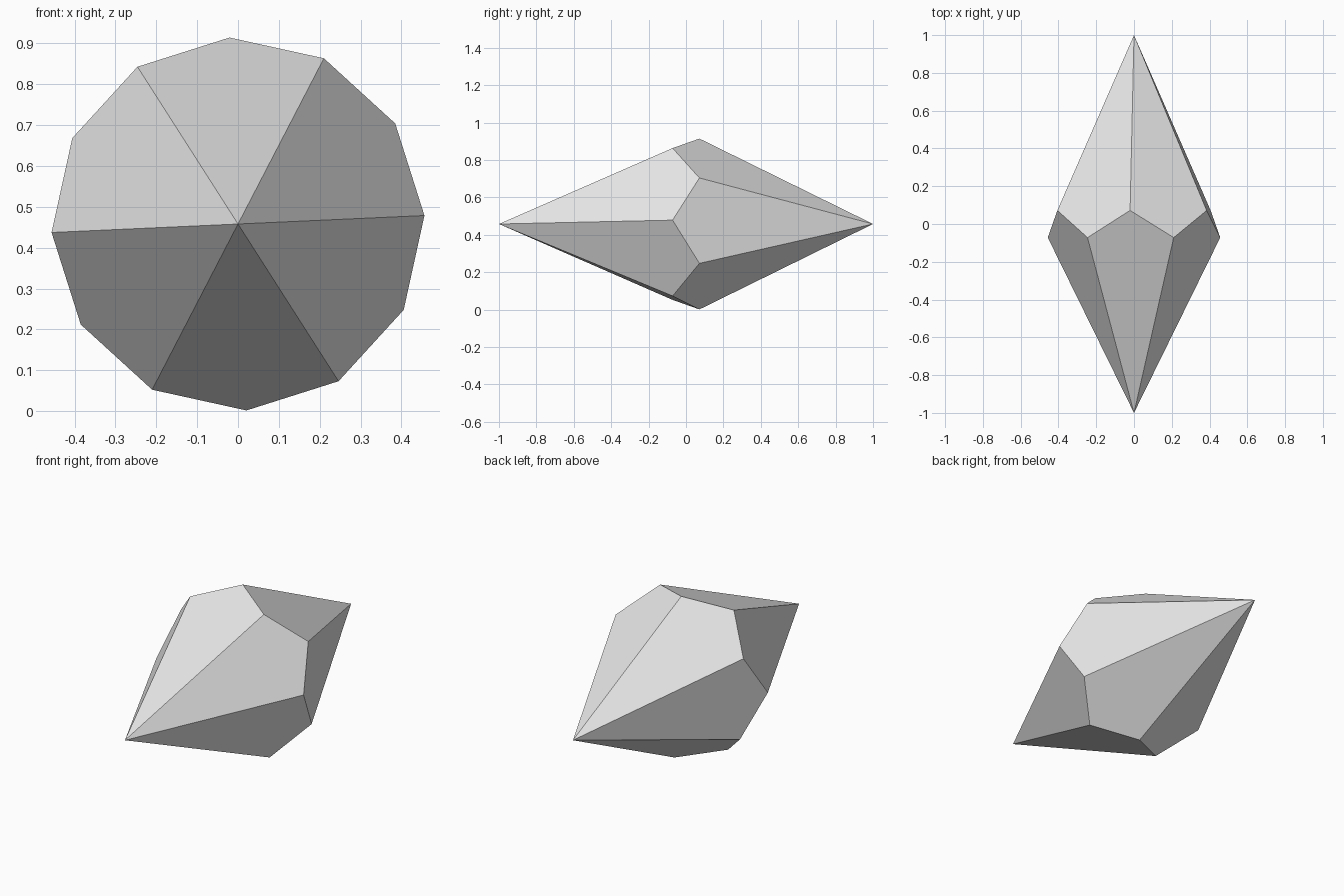
import bpy
import bmesh
from math import cos, sin, radians, tan

cube = bpy.data.objects.get("Cube")
if cube:
    bpy.data.objects.remove(cube, do_unlink=True)

SIDES = 6            # kite faces around each point
RADIUS = 0.457
CENTER_Z = 0.458
TWIST = radians(2.6)
STEP = radians(180 / SIDES)
ZIGZAG = tan(STEP / 2) ** 2   # ring offset that keeps every kite flat

# Plain grey material
grey = bpy.data.materials.new("light_grey")
grey.use_nodes = True
color = (0.8, 0.8, 0.8, 1)
grey.diffuse_color = color
grey.node_tree.nodes["Principled BSDF"].inputs["Base Color"].default_value = color

# Two points and a zigzag ring between them
bm = bmesh.new()
front = bm.verts.new((0, -1, CENTER_Z))
back = bm.verts.new((0, 1, CENTER_Z))
ring = []
for i in range(2 * SIDES):
    a = TWIST + i * STEP
    y = ZIGZAG if i % 2 else -ZIGZAG
    ring.append(bm.verts.new((RADIUS * cos(a), y, CENTER_Z + RADIUS * sin(a))))

# Kite faces, alternately joined to the front and back points
for i in range(2 * SIDES):
    apex = front if i % 2 else back
    bm.faces.new((apex, ring[i - 1], ring[i], ring[(i + 1) % (2 * SIDES)]))
bmesh.ops.recalc_face_normals(bm, faces=bm.faces)

mesh = bpy.data.meshes.new("faceted_crystal")
bm.to_mesh(mesh)
bm.free()
mesh.materials.append(grey)
crystal = bpy.data.objects.new("faceted_crystal", mesh)
bpy.context.collection.objects.link(crystal)
